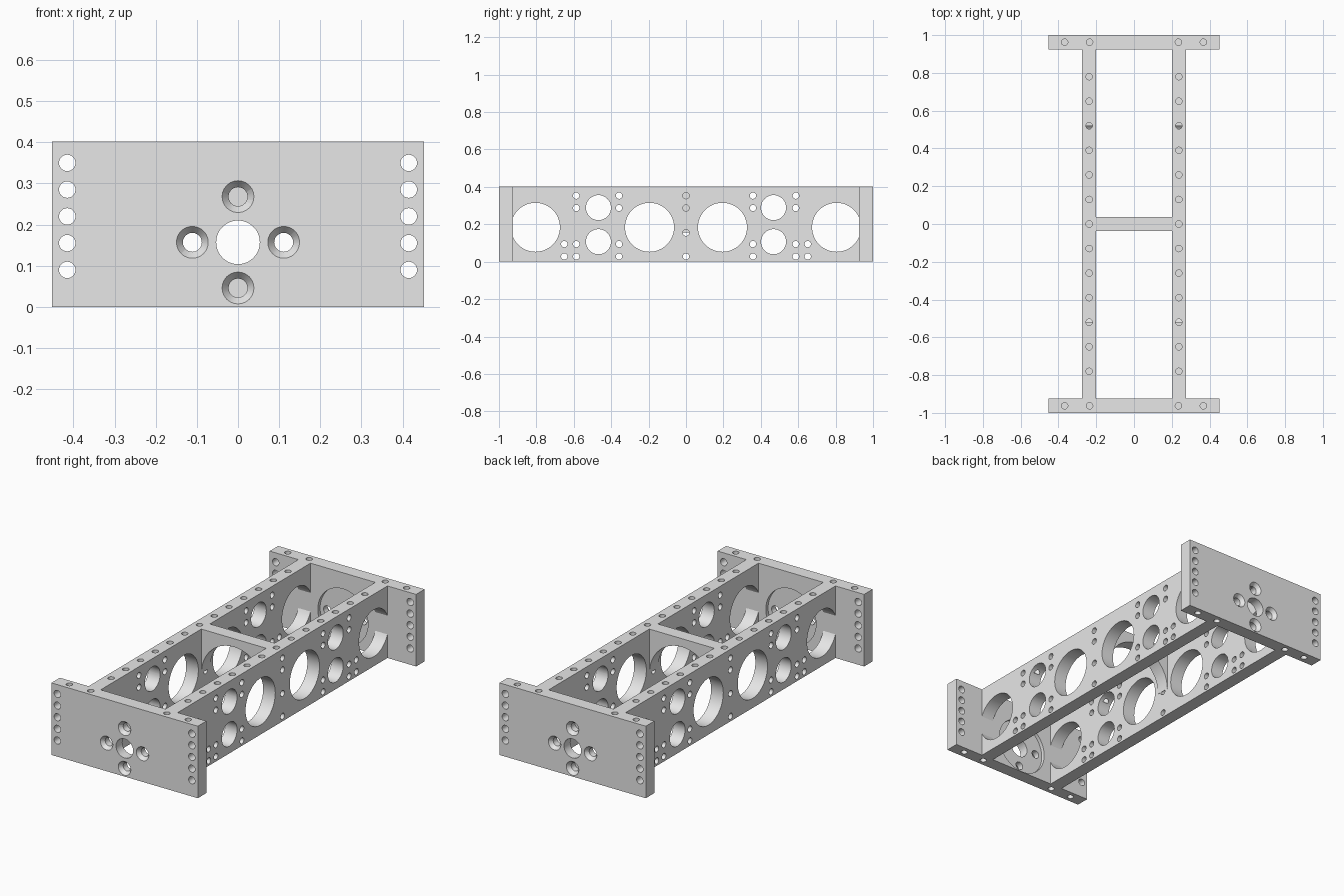
import bpy
import bmesh
import math
from mathutils import Matrix, Vector

# Remove the default cube
default = bpy.data.objects.get("Cube")
if default:
    bpy.data.objects.remove(default, do_unlink=True)

GREY = (0.8, 0.8, 0.8, 1.0)
metal = bpy.data.materials.new("plain_grey")
metal.use_nodes = True
metal.diffuse_color = GREY
metal.node_tree.nodes["Principled BSDF"].inputs["Base Color"].default_value = GREY

HEIGHT = 0.402
END_Y = 0.925        # inner face of the end plates
RAIL_X = 0.2375      # centre line of each rail
THICK = 0.075
HUB_Z = 0.157        # centre height of the hub holes
PIN = 0.017          # radius of the small holes


def to_object(name, bm):
    mesh = bpy.data.meshes.new(name)
    bm.to_mesh(mesh)
    bm.free()
    obj = bpy.data.objects.new(name, mesh)
    bpy.context.collection.objects.link(obj)
    return obj


def box(name, centre, size):
    bm = bmesh.new()
    bmesh.ops.create_cube(bm, size=1, matrix=Matrix.Translation(centre) @ Matrix.Diagonal((*size, 1)))
    obj = to_object(name, bm)
    obj.data.materials.append(metal)
    return obj


def drill(bm, centre, axis, r1, length, r2=None):
    """Add a cylinder or cone, centred on a point and lying along an axis."""
    turn = Vector(axis).to_track_quat("Z", "Y").to_matrix().to_4x4()
    bmesh.ops.create_cone(bm, cap_ends=True, segments=48 if r1 > 0.05 else 24,
                          radius1=r1, radius2=r1 if r2 is None else r2, depth=length,
                          matrix=Matrix.Translation(centre) @ turn)


def cut(obj, cutter):
    """Subtract a cutter from a part and discard the cutter."""
    cutter.hide_render = True
    mod = obj.modifiers.new("cut", "BOOLEAN")
    mod.operation = "DIFFERENCE"
    mod.solver = "EXACT"
    mod.object = cutter
    bpy.context.view_layer.objects.active = obj
    bpy.ops.object.modifier_apply(modifier=mod.name)
    bpy.data.objects.remove(cutter, do_unlink=True)


def finish(obj):
    bpy.ops.object.select_all(action="DESELECT")
    obj.select_set(True)
    bpy.context.view_layer.objects.active = obj
    bpy.ops.object.shade_smooth_by_angle(angle=math.radians(30))


# Side rails
for side, name in ((1, "left_rail"), (-1, "right_rail")):
    x = side * RAIL_X
    rail = box(name, (x, 0, HEIGHT / 2), (THICK, 2 * END_Y, HEIGHT))

    # Cross holes through the rail: (y, z, radius)
    holes = [(0, z, PIN) for z in (0.028, 0.155, 0.287, 0.353)]
    for s in (-1, 1):
        holes += [(s * y, 0.184, 0.131) for y in (0.195, 0.805)]
        holes += [(s * 0.468, z, 0.067) for z in (0.107, 0.289)]
        holes += [(s * y, z, PIN) for y in (0.358, 0.587) for z in (0.028, 0.094, 0.287, 0.353)]
        holes += [(s * 0.651, z, PIN) for z in (0.028, 0.094)]
    bm = bmesh.new()
    for y, z, r in holes:
        drill(bm, (x, y, z), (1, 0, 0), r, 0.2)
    cut(rail, to_object("cross_cutter", bm))

    # Row of blind holes along the top
    bm = bmesh.new()
    for i in range(-6, 7):
        drill(bm, (x, i * 0.13, HEIGHT), (0, 0, 1), PIN, 0.14)
    cut(rail, to_object("top_cutter", bm))
    finish(rail)

# End plates
for side, name in ((-1, "front_plate"), (1, "back_plate")):
    mid = side * (END_Y + THICK / 2)
    plate = box(name, (0, mid, HEIGHT / 2), (0.904, THICK, HEIGHT))
    bolts = [(0, 0.111), (0, -0.111), (0.111, 0), (-0.111, 0)]

    # Hub, bolt and edge holes
    bm = bmesh.new()
    drill(bm, (0, mid, HUB_Z), (0, 1, 0), 0.053, 0.2)
    for dx, dz in bolts:
        drill(bm, (dx, mid, HUB_Z + dz), (0, 1, 0), 0.023, 0.2)
    for x in (-0.415, 0.415):
        for i in range(5):
            drill(bm, (x, mid, 0.09 + i * 0.065), (0, 1, 0), 0.02, 0.2)
    cut(plate, to_object("through_cutter", bm))

    # Countersinks on the outer face
    bm = bmesh.new()
    for dx, dz in bolts:
        drill(bm, (dx, side * 0.99, HUB_Z + dz), (0, side, 0), 0.0225, 0.022, 0.0395)
    cut(plate, to_object("sink_cutter", bm))

    # Round recess on the inner face
    bm = bmesh.new()
    drill(bm, (0, side * END_Y, HUB_Z), (0, 1, 0), 0.155, 0.04)
    cut(plate, to_object("recess_cutter", bm))

    # Blind holes in the top and bottom edges
    bm = bmesh.new()
    for x in (-0.367, -0.235, 0.235, 0.367):
        for z in (0, HEIGHT):
            drill(bm, (x, mid, z), (0, 0, 1), PIN, 0.14)
    cut(plate, to_object("edge_cutter", bm))
    finish(plate)

# Middle plate, arched and open below
brace = box("middle_brace", (0, 0, HEIGHT / 2), (0.4, THICK, HEIGHT))
bm = bmesh.new()
drill(bm, (0, 0, HUB_Z), (0, 1, 0), 0.199, 0.2)
cut(brace, to_object("arch_cutter", bm))
cut(brace, box("lower_cutter", (0, 0, HUB_Z / 2 - 0.1), (0.5, 0.2, HUB_Z + 0.2)))
finish(brace)
